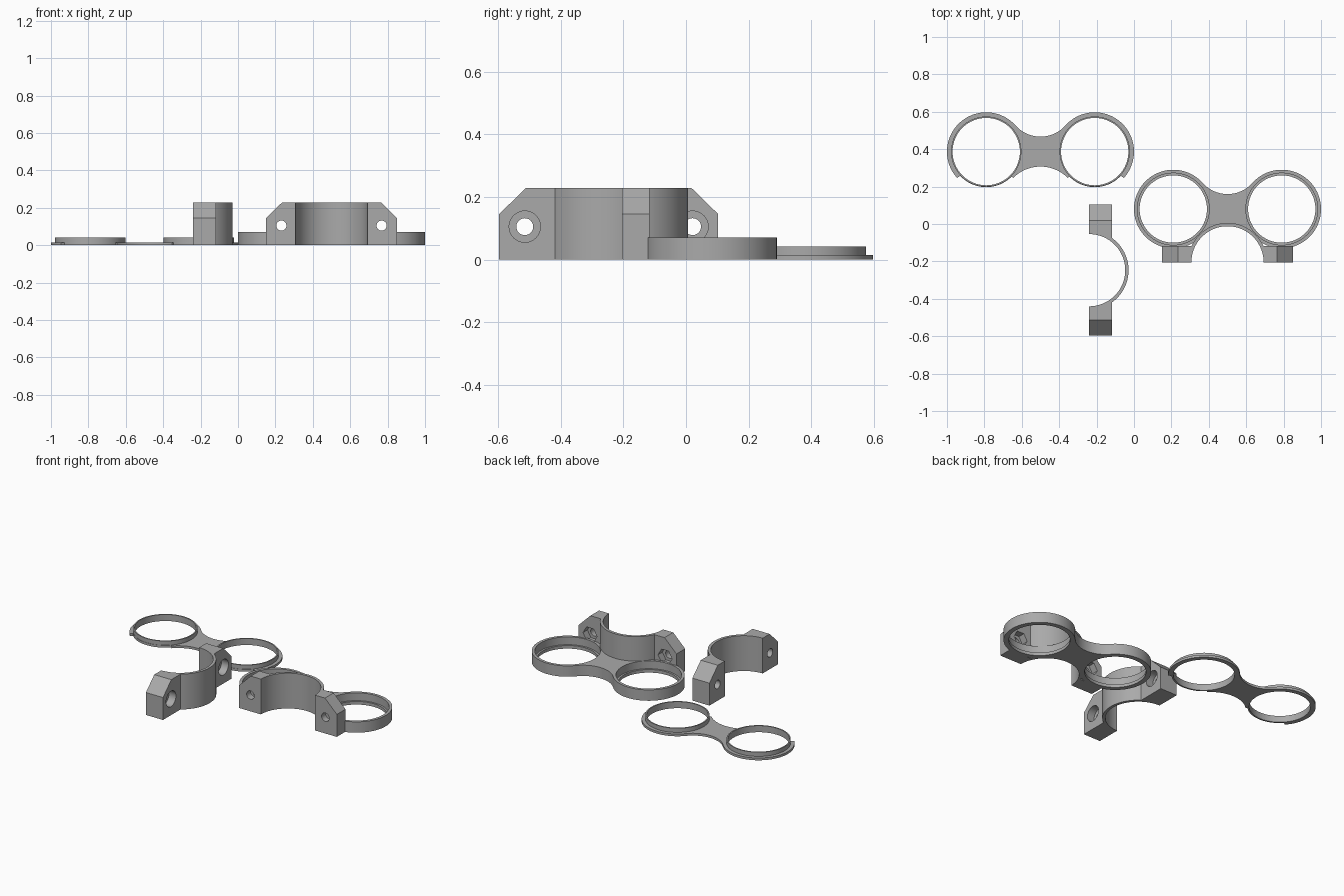
import bpy, bmesh, math
from math import sin, cos, radians, sqrt
from mathutils import Matrix

if "Cube" in bpy.data.objects:
    bpy.data.objects.remove(bpy.data.objects["Cube"])

grey = bpy.data.materials.new("plain grey")
grey.diffuse_color = (0.40, 0.40, 0.40, 1)
grey.use_nodes = True
grey.node_tree.nodes["Principled BSDF"].inputs["Base Color"].default_value = grey.diffuse_color

RING_X = 0.29          # ring centres lie at +-RING_X from the bridge centre
CLAMP_Y = -0.285       # clamp axis relative to the ring centres
HEIGHT = 0.228


def arc(cx, cy, r, a0, a1, n=32):
    """Points on an arc, angles in degrees."""
    return [(cx + r * cos(radians(a0 + (a1 - a0) * i / n)),
             cy + r * sin(radians(a0 + (a1 - a0) * i / n))) for i in range(n + 1)]


def circle(cx, cy, r, n=64):
    return arc(cx, cy, r, 0, 360 - 360 / n, n - 1)


def mirrored(half):
    """Close an outline that runs from the top middle down the right side."""
    return half + [(-x, y) for x, y in reversed(half) if abs(x) > 1e-6]


def prism(name, pts, lo, hi, along_y=False):
    """Extrude an outline along z, or an x-z outline along y."""
    bm = bmesh.new()
    put = (lambda p, h: (p[0], h, p[1])) if along_y else (lambda p, h: (p[0], p[1], h))
    a = [bm.verts.new(put(p, lo)) for p in pts]
    b = [bm.verts.new(put(p, hi)) for p in pts]
    bm.faces.new(a)
    bm.faces.new(b[::-1])
    for i in range(len(a)):
        j = (i + 1) % len(a)
        bm.faces.new((a[i], b[i], b[j], a[j]))
    bmesh.ops.recalc_face_normals(bm, faces=bm.faces)
    me = bpy.data.meshes.new(name)
    bm.to_mesh(me)
    bm.free()
    me.materials.append(grey)
    ob = bpy.data.objects.new(name, me)
    bpy.context.collection.objects.link(ob)
    return ob


def combine(ob, other, op):
    """Apply a boolean and discard the second object."""
    m = ob.modifiers.new("bool", 'BOOLEAN')
    m.object, m.operation, m.solver = other, op, 'EXACT'
    bpy.context.view_layer.update()
    me = bpy.data.meshes.new_from_object(ob.evaluated_get(bpy.context.evaluated_depsgraph_get()))
    ob.modifiers.clear()
    ob.data = me
    bpy.data.objects.remove(other)


def move(ob, x, y, turn=0):
    ob.data.transform(Matrix.Translation((x, y, 0)) @ Matrix.Rotation(radians(turn), 4, 'Z'))


def clamp(name, depth, pocket_sides, pocket_depth):
    """Half-ring clamp with two chamfered, drilled ears; opening faces -y."""
    r_in, r_out = 0.193, 0.211
    a = math.degrees(math.asin(depth / r_out))
    half = arc(0, 0, r_out, 90, a) + [(0.35, depth), (0.35, 0)] + arc(0, 0, r_in, 0, 90)
    ob = prism(name, mirrored(half), 0, HEIGHT)
    house = mirrored([(0.265, HEIGHT), (0.35, 0.145), (0.35, -0.1)])
    combine(ob, prism("chamfer_cutter", house, -0.1, 0.4, True), 'INTERSECT')
    for x in (-0.268, 0.268):
        combine(ob, prism("bolt_cutter", circle(x, 0.105, 0.027, 32), -0.1, 0.3, True), 'DIFFERENCE')
        pocket = circle(x, 0.105, 0.05, pocket_sides)
        combine(ob, prism("pocket_cutter", pocket, depth - pocket_depth, depth + 0.04, True), 'DIFFERENCE')
    return ob


def plate_outline(clamp_r, low_r, low_start):
    """Two round ends joined by a waisted bridge."""
    R = 0.178
    t = math.degrees(math.atan2(0.08 + R, RING_X))
    half = arc(0, 0.08 + R, R, -90, -t, 16)
    half += arc(RING_X, 0, 0.21, 180 - t, low_start, 56)[1:]
    half += arc(RING_X, 0, low_r, low_start - (low_r != 0.21) * 0.5 - 0.5, -135.5, 28)
    half += arc(0, CLAMP_Y, clamp_r, 44.5, 90, 16)
    return mirrored(half)


# Holder body: plate with stepped round seats and a fixed clamp half
body = prism("holder_body", plate_outline(0.196, 0.21, -40), 0, 0.07)
fixed = clamp("fixed_clamp", 0.088, 6, 0.045)
move(fixed, 0, CLAMP_Y)
combine(body, fixed, 'UNION')
for x in (-RING_X, RING_X):
    combine(body, prism("hole_cutter", circle(x, 0, 0.18), -0.1, 0.3), 'DIFFERENCE')
    combine(body, prism("seat_cutter", circle(x, 0, 0.192), 0.02, 0.3), 'DIFFERENCE')
move(body, 0.5, 0.08)

# Lid: thin flange plate with two raised rings
lid = prism("lid", plate_outline(0.205, 0.19, -42), 0, 0.015)
for x in (-RING_X, RING_X):
    combine(lid, prism("raised_ring", circle(x, 0, 0.188), 0.005, 0.042), 'UNION')
for x in (-RING_X, RING_X):
    combine(lid, prism("hole_cutter", circle(x, 0, 0.18), -0.1, 0.3), 'DIFFERENCE')
move(lid, -0.5, 0.387)

# Loose clamp half, turned to open towards -x
loose = clamp("loose_clamp", 0.122, 40, 0.05)
move(loose, -0.24, -0.247, -90)

# Smooth the curved walls, keep edges sharp
for ob in (body, lid, loose):
    bpy.ops.object.select_all(action='DESELECT')
    ob.select_set(True)
    bpy.context.view_layer.objects.active = ob
    bpy.ops.object.shade_smooth_by_angle(angle=radians(30))
